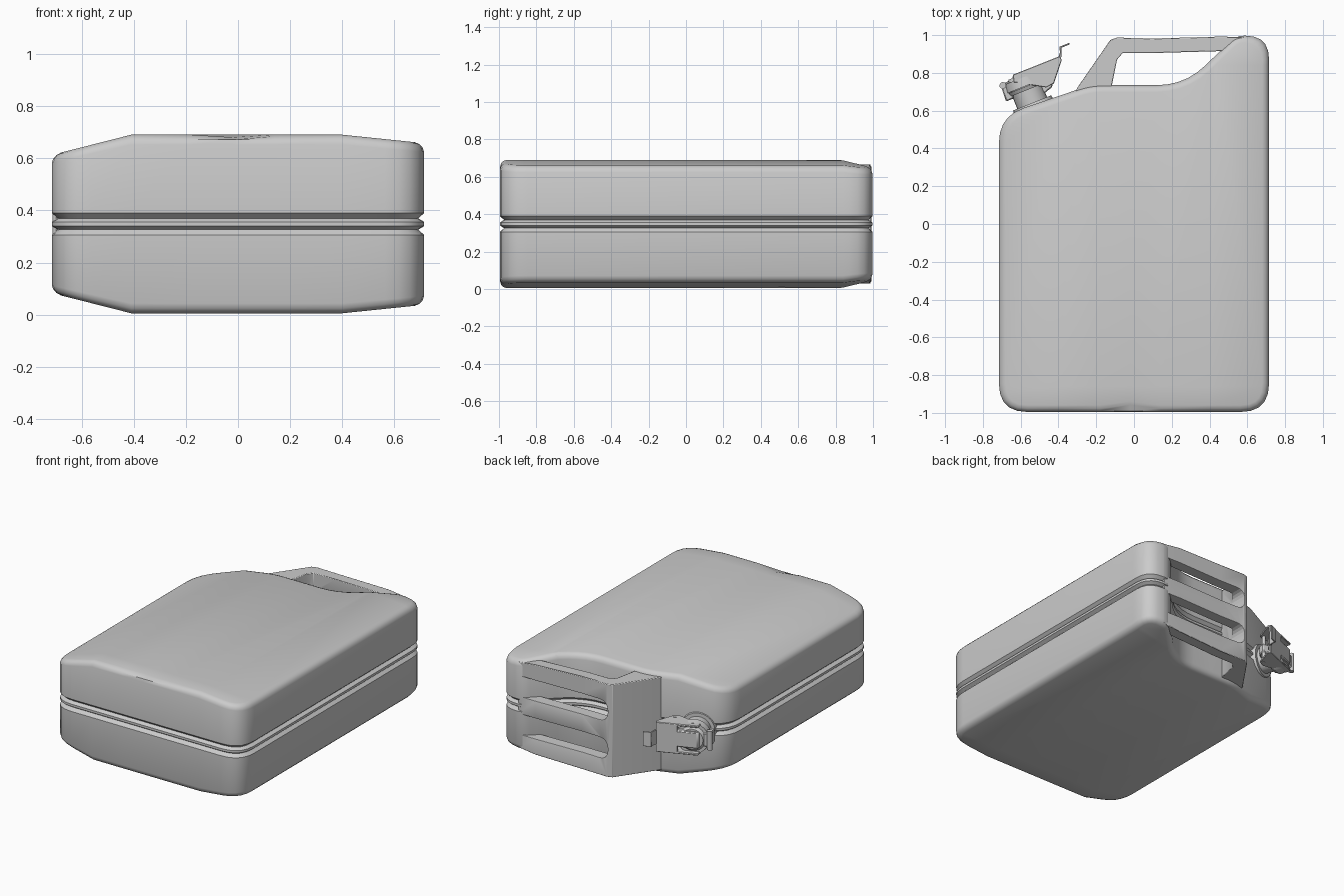
import bpy, bmesh, math
from mathutils import Matrix, Vector

if "Cube" in bpy.data.objects:
    bpy.data.objects.remove(bpy.data.objects["Cube"])

MID = 0.348          # height of the centre seam
grey = bpy.data.materials.new("grey_metal")
grey.diffuse_color = (0.6, 0.6, 0.6, 1)
grey.use_nodes = True
grey.node_tree.nodes["Principled BSDF"].inputs["Base Color"].default_value = grey.diffuse_color


def finish(name, bm, matrix=Matrix()):
    bmesh.ops.recalc_face_normals(bm, faces=bm.faces)
    me = bpy.data.meshes.new(name)
    bm.to_mesh(me)
    bm.free()
    ob = bpy.data.objects.new(name, me)
    ob.matrix_world = matrix
    bpy.context.collection.objects.link(ob)
    me.materials.append(grey)
    return ob


def smooth(ob, angle=32):
    bpy.ops.object.select_all(action='DESELECT')
    ob.select_set(True)
    bpy.context.view_layer.objects.active = ob
    bpy.ops.object.shade_smooth_by_angle(angle=math.radians(angle))


def bevel(ob, width, segments=2):
    m = ob.modifiers.new("bevel", 'BEVEL')
    m.width, m.segments, m.limit_method = width, segments, 'ANGLE'
    m.angle_limit = math.radians(35)


def rounded(corners, steps=5):
    """Outline with every corner (x, y, setback) replaced by a curve."""
    out, n = [], len(corners)
    for i, (x, y, r) in enumerate(corners):
        p = Vector((x, y))
        a = p + (Vector(corners[i - 1][:2]) - p).normalized() * r
        b = p + (Vector(corners[(i + 1) % n][:2]) - p).normalized() * r
        for k in range(steps + 1):
            t = k / steps
            out.append(a * (1 - t) ** 2 + p * 2 * t * (1 - t) + b * t * t)
    return out


def inset(pts, d):
    out = []
    for i, p in enumerate(pts):
        e1 = (p - pts[i - 1]).normalized()
        e2 = (pts[(i + 1) % len(pts)] - p).normalized()
        n1, n2 = Vector((-e1.y, e1.x)), Vector((-e2.y, e2.x))
        out.append(p + (n1 + n2) * d / (1 + n1.dot(n2)))
    return out


def prism(pts, z0, z1):
    bm = bmesh.new()
    f = bm.faces.new([bm.verts.new((x, y, z0)) for x, y in pts])
    top = bmesh.ops.extrude_face_region(bm, geom=[f])["geom"]
    bmesh.ops.translate(bm, vec=(0, 0, z1 - z0),
                        verts=[v for v in top if isinstance(v, bmesh.types.BMVert)])
    return bm


# Body: stacked outlines with a grooved seam and rounded rims
outline = rounded([(-.715, -.995, .15), (.715, -.995, .15), (.715, .997, .125),
                   (.54, .997, .045), (.27, .735, .15), (-.23, .735, .07),
                   (-.715, .57, .14)])
half = [(.008, 0), (.022, .022), (.042, 0), (.305, 0), (.324, .006),
        (.337, .018), (.343, .036)]
layers = [(-z, d) for z, d in reversed(half)] + half
bm = bmesh.new()
rings = [[bm.verts.new((p.x, p.y, z)) for p in inset(outline, d)] for z, d in layers]
n = len(outline)
for lo, hi in zip(rings, rings[1:]):
    for i in range(n):
        j = (i + 1) % n
        bm.faces.new((lo[i], lo[j], hi[j], hi[i]))
bm.faces.new(rings[0][::-1])
bm.faces.new(rings[-1])
cuts = [((x, 0, 0), (1, 0, 0)) for x in (-.41, -.18, -.02, .14, .4)]
cuts += [((0, y, 0), (0, 1, 0)) for y in (-.86, .84)]
for co, no in cuts:
    bmesh.ops.bisect_plane(bm, geom=bm.verts[:] + bm.edges[:] + bm.faces[:],
                           plane_co=co, plane_no=no)
for v in bm.verts:
    x, y, z = v.co
    if z > .33 and y < -.9 and abs(x + .02) < .02:   # small dent in the rim
        v.co.z -= .010
        v.co.y += .02
        z = v.co.z
    if abs(z) > .06:                     # broad faces slope towards both sides
        h = 1 - max(0, -.41 - x) * .74 - max(0, x - .4) * .3 - max(0, y - .84) * .4
        v.co.z = z * h
    v.co.z += MID
smooth(finish("can_body", bm))

# Handle: one folded profile with two long slots leaving three grips
profile = [(-.31, .70), (-.30, .722), (-.125, .975), (-.09, .987), (.1, .982),
           (.45, .992), (.58, .99), (.58, .92), (.45, .915), (.1, .905),
           (-.06, .905), (-.09, .87), (-.12, .72)]
bm = prism(profile, -.318, .318)
for v in bm.verts:                       # ends sink into the tapered shoulder
    v.co.z = v.co.z * (.92 if v.co.x > .5 else .97 if v.co.x > .4 else 1) + MID
handle = finish("handle", bm)
for side in (-1, 1):
    slot = rounded([(-.095, -.07, .065), (.66, -.07, .065), (.66, .07, .065), (-.095, .07, .065)])
    # the slot outline lies in x/z and is swept along y
    turn = Matrix.Translation((0, 0, MID + side * .13)) @ Matrix.Rotation(math.pi / 2, 4, 'X')
    cutter = finish("slot_cutter", prism(slot, -1.1, -.8), turn)
    cutter.hide_render = True
    cutter.hide_set(True)
    m = handle.modifiers.new("slot", 'BOOLEAN')
    m.operation, m.solver, m.object = 'DIFFERENCE', 'EXACT', cutter
bevel(handle, .014)
smooth(handle)

# Spout frame: local z leaves the sloping shoulder, local x runs along it
t, up = Vector((.93, .37, 0)).normalized(), Vector((-.37, .93, 0)).normalized()
frame = Matrix((t, Vector((0, 0, -1)), up)).transposed().to_4x4()
frame.translation = (-.535, .63, MID)


def disc(name, r0, r1, z0, z1, x=0):
    b = bmesh.new()
    bmesh.ops.create_cone(b, cap_ends=True, segments=24, radius1=r0, radius2=r1, depth=z1 - z0)
    bmesh.ops.translate(b, verts=b.verts, vec=(x, 0, (z0 + z1) / 2))
    smooth(finish(name, b, frame))


def side_plate(name, pts, y0, y1, width=.006):
    """Outline in the spout's x/z plane, thick along its y axis."""
    b = prism(pts, y0, y1)
    for v in b.verts:
        v.co = (v.co.x, v.co.z, v.co.y)
    ob = finish(name, b, frame)
    bevel(ob, width, 1)
    smooth(ob)


def rod(name, x, z, r, length):
    b = bmesh.new()
    bmesh.ops.create_cone(b, cap_ends=True, segments=12, radius1=r, radius2=r, depth=length)
    m = frame @ Matrix.Translation((x, 0, z)) @ Matrix.Rotation(math.pi / 2, 4, 'X')
    smooth(finish(name, b, m))


disc("neck_flange", .118, .108, -.03, .012)
disc("neck", .085, .085, -.02, .12)
disc("neck_collar", .10, .108, .085, .105)
disc("cap", .112, .105, .108, .155)
disc("cap_crown", .085, .07, .155, .172)
# Cap hinge, bridge and locking lever
rod("hinge_pin", -.110, .155, .018, .13)
rod("lock_pin", .13, .085, .012, .21)
side_plate("hinge_bracket", [(-.125, .07), (-.08, .07), (-.07, .165), (-.12, .165)], -.045, .045)
side_plate("cap_bridge", [(-.05, .165), (.02, .13), (.2, .15), (.228, .188), (-.04, .188)], -.055, .055)
for s in (-1, 1):
    side_plate("lever_arm", [(-.04, .188), (-.05, .15), (.10, .06), (.145, .065), (.23, .165), (.228, .188)],
               s * .095 - .007, s * .095 + .007, .003)
side_plate("lever_plate", [(.09, .172), (.225, .172), (.228, .188), (.09, .188)], -.1, .1, .003)
side_plate("lever_tab", [(.215, .18), (.235, .205), (.245, .235), (.30, .235), (.30, .226), (.252, .226), (.235, .18)],
           -.05, .05, .002)
side_plate("latch_lug", [(.06, .03), (.13, .05), (.15, .09), (.10, .12), (.06, .11)], -.03, .03)
